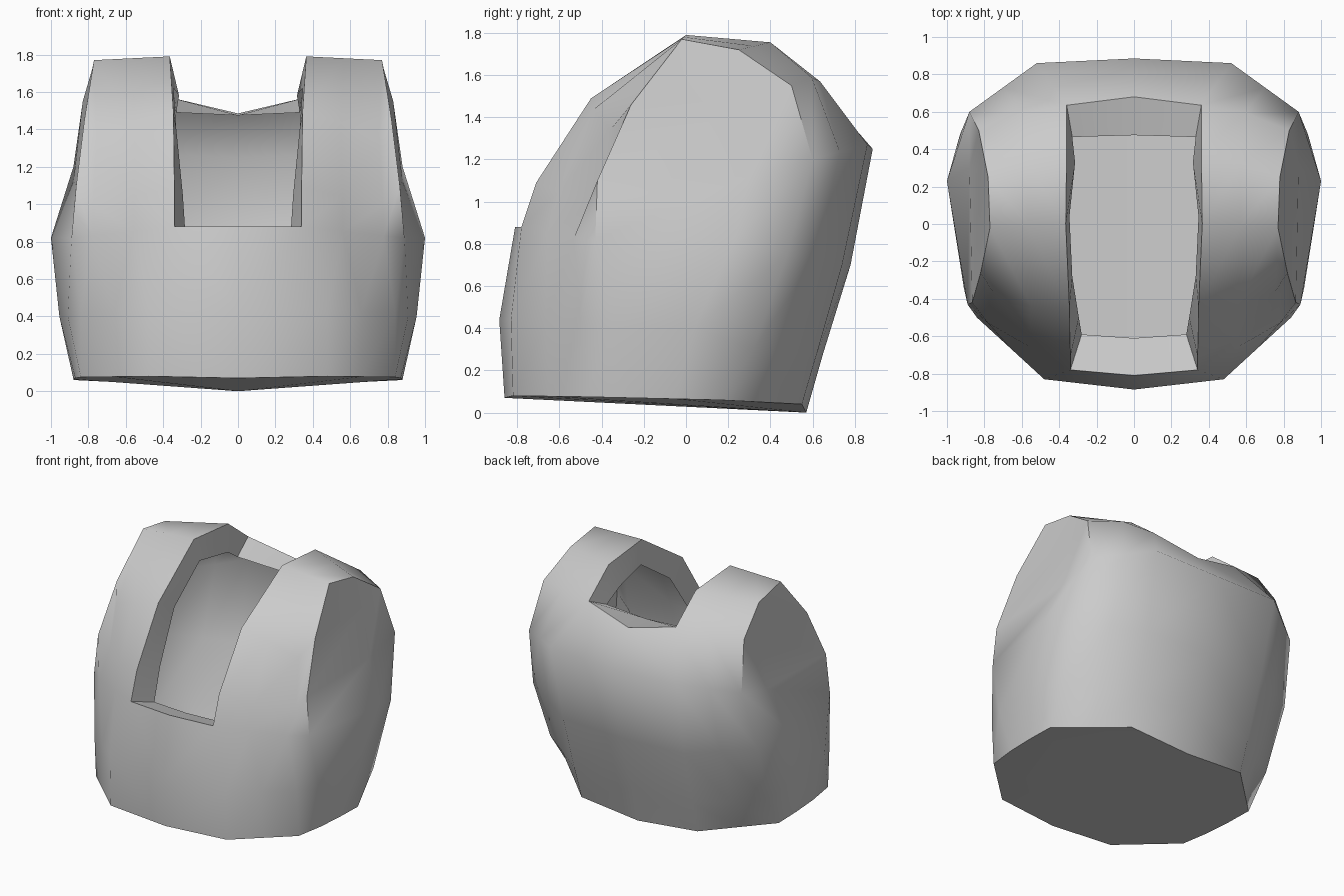
import bpy
import bmesh
from mathutils import Vector

default_cube = bpy.data.objects.get("Cube")
if default_cube:
    bpy.data.objects.remove(default_cube, do_unlink=True)

grey = bpy.data.materials.new("light grey")
grey.use_nodes = True
grey.diffuse_color = (0.6, 0.6, 0.6, 1)
grey.node_tree.nodes["Principled BSDF"].inputs["Base Color"].default_value = (0.6, 0.6, 0.6, 1)

# Profiles run from the front hem, up and over the shoulder, down to the back hem.
# Centre line: slot indices between the two rims are open
centre = {0: (0, -.86, .07), 1: (0, -.885, .44), 2: (0, -.81, .88),
          7: (0, .68, 1.485), 8: (0, .885, 1.25), 9: (0, .78, .7),
          10: (0, .65, .28), 11: (0, .57, 0)}

# Line beside the slot
slot_side = [(.48, -.82, .08), (.48, -.83, .44), (.34, -.78, .88),
             (.34, -.71, 1.09), (.345, -.45, 1.49), (.365, 0, 1.79),
             (.36, .4, 1.755), (.36, .635, 1.57), (.52, .86, 1.27),
             (.5, .74, .7), (.49, .62, .28), (.48, .55, .04)]

# Edge of the flat arm side
arm_edge = [(.84, -.48, .075), (.84, -.5, .42), (.78, -.53, .83),
            (.775, -.42, 1.0), (.756, -.36, 1.34), (.77, -.02, 1.77),
            (.78, .25, 1.72), (.83, .5, 1.55), (.88, .6, 1.2),
            (.93, .48, .75), (.9, .32, .3), (.88, .16, .06)]

# Two columns that fill the arm side and flare out beneath it
side_front = [(.87, -.26, .07), (.91, -.34, .4), (.89, -.43, .82),
              (.865, -.42, 1.1), (.82, -.26, 1.46)]
side_back = [(.88, -.05, .065), (.955, .04, .4), (1, .23, .82),
             (.88, .3, 1.12), (.82, .3, 1.48)]

# Inner edge of the turned-in slot lip
lip = {2: (.28, -.59, .82), 3: (.295, -.5, 1.05), 4: (.33, -.28, 1.4),
       5: (.345, .04, 1.62), 6: (.315, .33, 1.58), 7: (.33, .465, 1.49)}
lip_front_centre = (0, -.61, .82)
lip_back_centre = (0, .475, 1.475)

bm = bmesh.new()


def column(points):
    return [bm.verts.new(p) for p in points]


def shoulder_line():
    """Line halfway to the arm, slightly rounded outward front and back."""
    middle = Vector((.55, .1, 1.1))
    points = []
    for k, (a, b) in enumerate(zip(slot_side, arm_edge)):
        p = (Vector(a) + Vector(b)) / 2
        if k in (3, 4, 7):
            out = p - middle
            out.x = 0
            p += out.normalized() * .04
        points.append(p)
    return points


def strip(left, right):
    for k in range(len(left) - 1):
        bm.faces.new((left[k], right[k], right[k + 1], left[k + 1]))


mid = {k: bm.verts.new(p) for k, p in centre.items()}
beside = column(slot_side)
shoulder = column(shoulder_line())
edge = column(arm_edge)
front_col = column(side_front)
back_col = column(side_back)

# Chest, back and shoulder shell
for k in mid:
    if k + 1 in mid:
        bm.faces.new((mid[k], beside[k], beside[k + 1], mid[k + 1]))
strip(beside, shoulder)
strip(shoulder, edge)

# Arm side
strip(edge[:5], front_col)
strip(front_col, back_col)
strip(back_col, edge[:6:-1])
bm.faces.new((edge[4], front_col[4], edge[5]))
bm.faces.new((front_col[4], back_col[4], edge[6], edge[5]))
bm.faces.new((back_col[4], edge[7], edge[6]))

# Closed underside
bm.faces.new((mid[0], beside[0], shoulder[0], edge[0], front_col[0], back_col[0],
              edge[11], shoulder[11], beside[11], mid[11]))

# Lip around the slot
lip_front = bm.verts.new(lip_front_centre)
lip_back = bm.verts.new(lip_back_centre)
rim = [mid[2]] + beside[2:8] + [mid[7]]
inner = [lip_front] + column(lip.values()) + [lip_back]
strip(rim, inner)

bmesh.ops.recalc_face_normals(bm, faces=bm.faces)
mesh = bpy.data.meshes.new("torso_shell")
bm.to_mesh(mesh)
bm.free()
mesh.materials.append(grey)

torso = bpy.data.objects.new("torso_shell", mesh)
bpy.context.collection.objects.link(torso)
for other in bpy.context.selected_objects:
    other.select_set(False)
torso.select_set(True)
bpy.context.view_layer.objects.active = torso
bpy.ops.object.shade_smooth_by_angle(angle=1.0)

# Mirror the half to the other side
mirror = torso.modifiers.new("mirror", 'MIRROR')
mirror.use_clip = True
mirror.merge_threshold = 0.001
